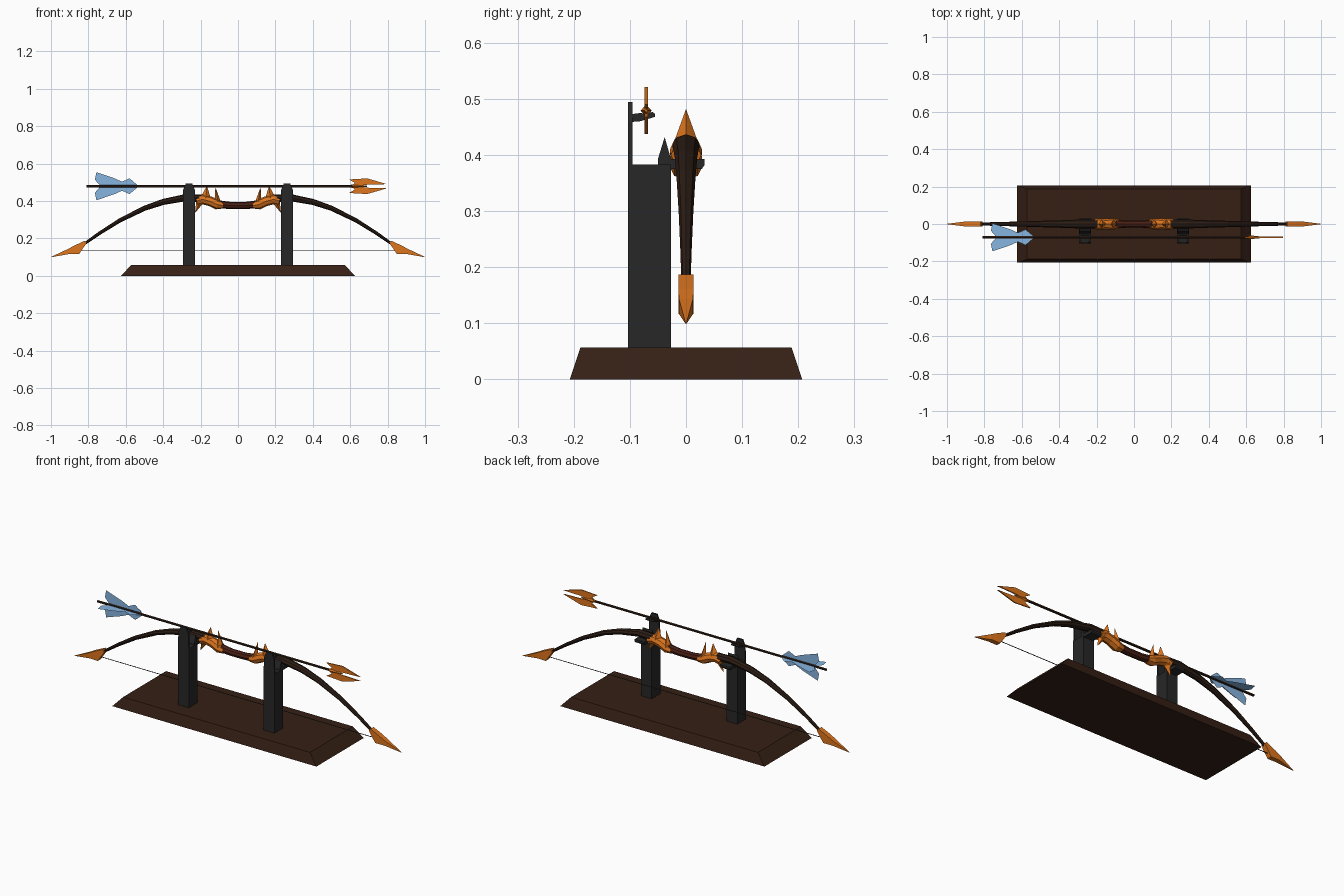
import bpy, bmesh
from math import cos, sin, pi, sqrt
from mathutils import Vector

if "Cube" in bpy.data.objects:
    bpy.data.objects.remove(bpy.data.objects["Cube"])


def material(name, rgb):
    m = bpy.data.materials.new(name)
    m.diffuse_color = (*rgb, 1)
    m.use_nodes = True
    m.node_tree.nodes["Principled BSDF"].inputs["Base Color"].default_value = m.diffuse_color
    return m


WOOD = material("dark_wood", (.037, .014, .007))
LIMB = material("limb_wood", (.025, .012, .007))
GRIP = material("grip_leather", (.07, .014, .007))
GOLD = material("orange_metal", (.73, .18, .013))
IRON = material("dark_iron", (.02, .02, .021))
BLUE = material("blue_feather", (.24, .46, .75))


def make(name, verts, faces, mat, fix=True):
    me = bpy.data.meshes.new(name)
    me.from_pydata([tuple(v) for v in verts], [], faces)
    if fix:
        bm = bmesh.new()
        bm.from_mesh(me)
        bmesh.ops.recalc_face_normals(bm, faces=bm.faces)
        bm.to_mesh(me)
        bm.free()
    me.materials.append(mat)
    ob = bpy.data.objects.new(name, me)
    bpy.context.collection.objects.link(ob)
    return ob


def skin(name, rings, mat):
    """Join equal-sized vertex rings into a closed body."""
    n = len(rings[0])
    verts = [v for r in rings for v in r]
    faces = [(k*n+i, k*n+(i+1) % n, (k+1)*n+(i+1) % n, (k+1)*n+i)
             for k in range(len(rings)-1) for i in range(n)]
    faces += [tuple(range(n)), tuple(range(len(verts)-n, len(verts)))]
    return make(name, verts, faces, mat)


def loft(name, secs, mat, s=1, n=8, y=0, square=False):
    """Sections (x, z, half thickness, half width) along a path in the xz plane."""
    rings = []
    for i, (x, z, t, w) in enumerate(secs):
        a, b = secs[max(i-1, 0)], secs[min(i+1, len(secs)-1)]
        d = Vector((b[0]-a[0], b[1]-a[1])).normalized()
        k, ph = (sqrt(2), pi/4) if square else (1, 0)
        ring = []
        for j in range(n):
            c, e = k*t*cos(ph+2*pi*j/n), k*w*sin(ph+2*pi*j/n)
            ring.append((s*(x-d.y*c), y+e, z+d.x*c))
        rings.append(ring)
    return skin(name, rings, mat)


def prism_x(name, yz, x0, x1, mat):
    return skin(name, [[(x, y, z) for y, z in yz] for x in (x0, x1)], mat)


def prism_y(name, xz, y0, y1, mat):
    return skin(name, [[(x, y, z) for x, z in xz] for y in (y0, y1)], mat)


# base plinth
skin("base", [[(a*x, b*y, z) for a, b in ((-1, -1), (1, -1), (1, 1), (-1, 1))]
              for x, y, z in ((.625, .207, 0), (.572, .188, .057))], WOOD)

# bow grip
loft("grip", [(-.1, .382, .021, .022), (-.04, .376, .019, .02),
              (.04, .376, .019, .02), (.1, .382, .021, .022)], GRIP)

limb = [(.09, .381, .02, .02), (.14, .396, .022, .022), (.2, .414, .021, .024),
        (.28, .418, .019, .024), (.4, .395, .016, .02), (.5, .361, .0135, .017),
        (.63, .297, .011, .013), (.74, .228, .009, .01), (.83, .165, .007, .008)]
sleeve = [(.08, .375, .016, .024), (.11, .381, .027, .03), (.15, .399, .026, .028),
          (.19, .409, .027, .029), (.222, .4, .026, .027)]
tip = [(.815, .181, .008, .0135), (.862, .139, .026, .0135), (.905, .13, .014, .0125),
       (1.0, .1, .0008, .0008)]

for s, side in ((-1, "left"), (1, "right")):
    # limb, sleeve and end blade
    loft(f"limb_{side}", limb, LIMB, s)
    loft(f"sleeve_{side}", sleeve, GOLD, s)
    loft(f"limb_tip_{side}", tip, GOLD, s, n=4, square=True)
    # sleeve spikes and downward claw: base outer, base inner, half width, point
    for nm, a, b, w, p in (("inner_spike", (.088, .385), (.125, .395), .026, (.121, .475)),
                           ("outer_spike", (.145, .412), (.2, .42), .024, (.166, .482)),
                           ("claw", (.18, .395), (.222, .41), .027, (.23, .336))):
        m = ((a[0]+b[0])/2, (a[1]+b[1])/2)
        vs = [(s*a[0], 0, a[1]), (s*m[0], w, m[1]), (s*b[0], 0, b[1]),
              (s*m[0], -w, m[1]), (s*p[0], 0, p[1])]
        make(f"{nm}_{side}", vs, [(0, 1, 2, 3), (0, 1, 4), (1, 2, 4), (2, 3, 4), (3, 0, 4)], GOLD)

    # stand post, back plate and the two rests
    c = s*.262
    prism_x(f"post_{side}", [(-.103, .055), (-.027, .055), (-.027, .383), (-.103, .383)],
            c-.033, c+.033, IRON)
    prism_y(f"plate_{side}", [(c-.033, .38), (c+.033, .38), (c+.031, .46),
                              (c+.017, .494), (c-.017, .494), (c-.031, .46)],
            -.103, -.095, IRON)
    prism_x(f"bow_rest_{side}", [(-.05, .375), (.028, .375), (.033, .382), (.033, .393),
                                 (-.027, .393), (-.038, .432), (-.05, .393)],
            c-.03, c+.03, IRON)
    prism_x(f"arrow_rest_{side}", [(-.096, .459), (-.082, .46), (-.055, .468), (-.055, .473),
                                   (-.06, .477), (-.071, .472), (-.08, .475), (-.096, .473)],
            c-.025, c+.025, IRON)

# bow string
loft("string", [(-.87, .137, .002, .002), (.87, .137, .002, .002)], IRON, n=6)

# arrow shaft
AY, AZ = -.071, .479
loft("arrow_shaft", [(-.81, AZ, .007, .007), (.63, AZ, .007, .007)], LIMB, n=6, y=AY)
loft("arrow_socket", [(.6, AZ, .007, .007), (.625, AZ, .011, .01), (.69, AZ, .003, .003)],
     GOLD, n=4, y=AY)

# split arrow head
head = [(.61, .003), (.625, .018), (.593, .036), (.69, .042), (.797, .011), (.69, .008), (.65, .003)]
for s, nm in ((1, "upper"), (-1, "lower")):
    prism_y(f"arrow_head_{nm}", [(x, AZ+s*h) for x, h in head], AY-.003, AY+.003, GOLD)

# four feather vanes
vane = [(-.735, 0), (-.765, .035), (-.757, .075), (-.66, .042), (-.62, .024), (-.58, .042), (-.53, 0)]
for i in range(4):
    cy, cz = ((0, 1), (1, 0), (0, -1), (-1, 0))[i]
    make(f"feather_{i+1}", [(x, AY+cy*h, AZ+cz*h) for x, h in vane],
         [tuple(range(len(vane)))], BLUE, fix=False)
